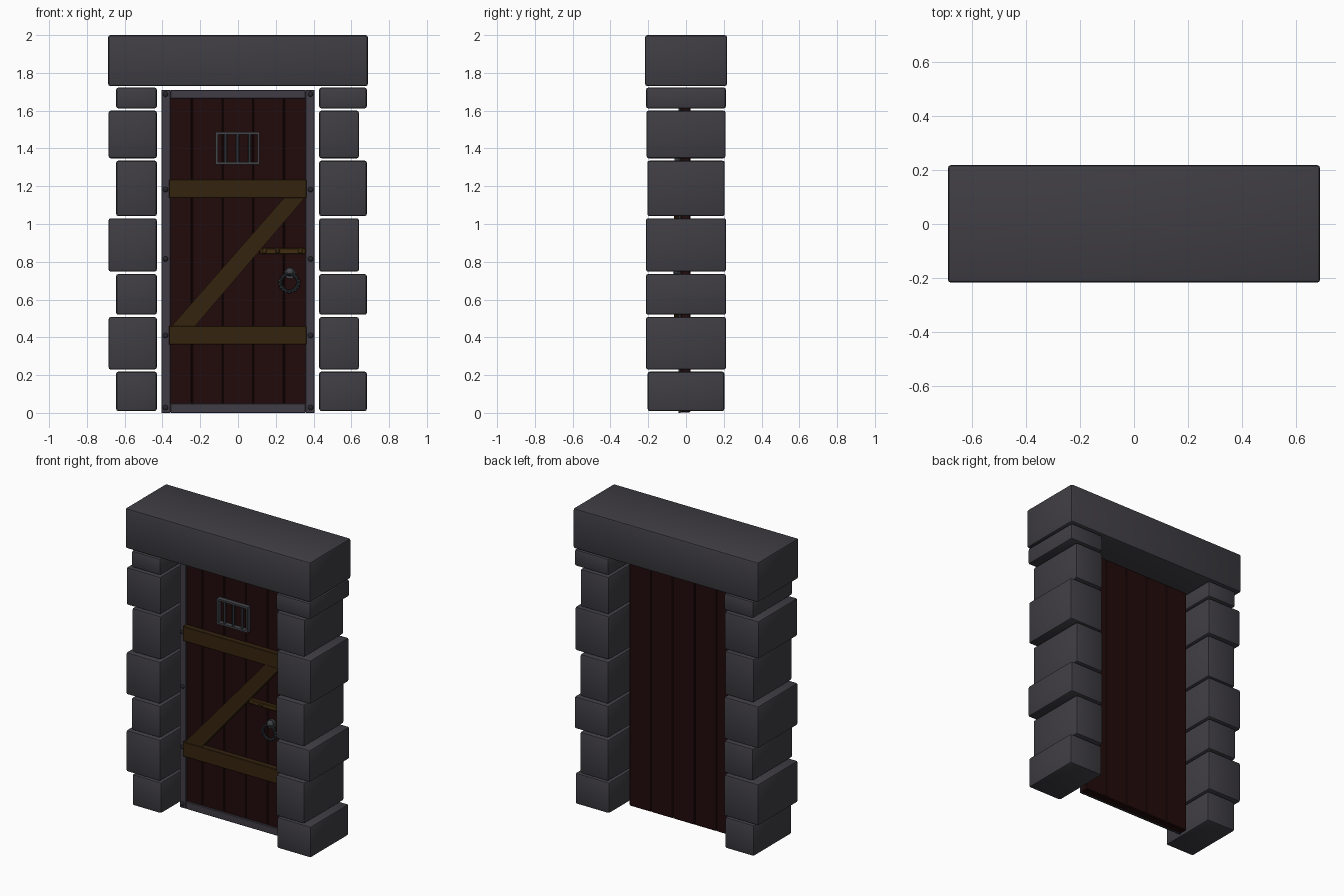
import bpy, bmesh, math
from mathutils import Vector, Matrix

if "Cube" in bpy.data.objects:
    bpy.data.objects.remove(bpy.data.objects["Cube"], do_unlink=True)


def material(name, r, g, b):
    m = bpy.data.materials.new(name)
    m.use_nodes = True
    m.diffuse_color = (r, g, b, 1)
    bsdf = next(n for n in m.node_tree.nodes if n.type == 'BSDF_PRINCIPLED')
    bsdf.inputs["Base Color"].default_value = (r, g, b, 1)
    bsdf.inputs["Roughness"].default_value = 0.8
    return m


STONE = material("dark stone", .05, .047, .056)
PLANK = material("dark red wood", .0155, .0033, .0033)
BRACE = material("brown wood", .035, .0175, .0045)
FRAME = material("frame iron", .051, .046, .06)
GRILLE = material("grey iron", .055, .06, .068)
BARS = material("dark bar iron", .024, .03, .035)
RIVET = material("rivet iron", .02, .019, .024)
LATCH = material("old brass", .05, .025, .005)


def finish(name, bm, mat, smooth=True):
    me = bpy.data.meshes.new(name)
    bm.to_mesh(me)
    bm.free()
    me.materials.append(mat)
    ob = bpy.data.objects.new(name, me)
    bpy.context.collection.objects.link(ob)
    if smooth:
        bpy.ops.object.select_all(action='DESELECT')
        ob.select_set(True)
        bpy.context.view_layer.objects.active = ob
        bpy.ops.object.shade_smooth_by_angle(angle=math.radians(40))
    return ob


def box(name, x, y, z, mat, bevel=0.0, segments=2):
    """Box from (min, max) ranges on each axis, with rounded edges."""
    bm = bmesh.new()
    size = [b - a for a, b in (x, y, z)]
    mid = [(a + b) / 2 for a, b in (x, y, z)]
    bmesh.ops.create_cube(bm, size=1, matrix=Matrix.Translation(mid) @ Matrix.Diagonal((*size, 1)))
    if bevel:
        bmesh.ops.bevel(bm, geom=bm.edges[:], offset=bevel, segments=segments,
                        profile=0.5, affect='EDGES')
    return finish(name, bm, mat, bevel > 0 and segments > 1)


def prism(name, outline, y, mat):
    """Extrude an x-z outline along y."""
    bm = bmesh.new()
    face = bm.faces.new([bm.verts.new((px, y[0], pz)) for px, pz in outline])
    ext = bmesh.ops.extrude_face_region(bm, geom=[face])
    bmesh.ops.translate(bm, vec=(0, y[1] - y[0], 0),
                        verts=[v for v in ext["geom"] if isinstance(v, bmesh.types.BMVert)])
    bmesh.ops.recalc_face_normals(bm, faces=bm.faces[:])
    return finish(name, bm, mat, False)


def ball(name, centre, radius, mat, flat=1.0):
    bm = bmesh.new()
    bmesh.ops.create_uvsphere(bm, u_segments=12, v_segments=8, radius=radius,
                              matrix=Matrix.Translation(centre) @ Matrix.Diagonal((1, flat, 1, 1)))
    return finish(name, bm, mat)


def rod(name, a, b, radius, mat, sides=12):
    a, b = Vector(a), Vector(b)
    turn = (b - a).to_track_quat('Z', 'Y').to_matrix().to_4x4()
    bm = bmesh.new()
    bmesh.ops.create_cone(bm, cap_ends=True, segments=sides, radius1=radius, radius2=radius,
                          depth=(b - a).length, matrix=Matrix.Translation((a + b) / 2) @ turn)
    return finish(name, bm, mat)


# Stone lintel and staggered side blocks
box("lintel", (-.688, .688), (-.217, .218), (1.73, 2.0), STONE, .013)
courses = [(.01, .218, .203), (.23, .507, .212), (.52, .735, .212), (.748, 1.03, .212),
           (1.042, 1.335, .205), (1.348, 1.6, .209), (1.612, 1.722, .211)]
for i, (low, high, depth) in enumerate(courses):
    wide = i % 2
    box(f"right_block_{i}", (-.685 if wide else -.645, -.43), (-depth, depth), (low, high), STONE, .011)
    box(f"left_block_{i}", (.43, .64 if wide else .682), (-depth, depth), (low, high), STONE, .011)

# Door planks
width = .81 / 5
for i in range(5):
    left = -.405 + i * width
    box(f"plank_{i}", (left, left + width), (-.03, .024), (.003, 1.706), PLANK, .005, 1)

# Iron edging on the front
front = (-.041, -.026)
for side, s in (("left", 1), ("right", -1)):
    box(f"frame_{side}", sorted((s * .358, s * .406)), front, (0, 1.71), FRAME, .003, 1)
    for z in (.028, .41, .815, 1.182, 1.687):
        ball(f"rivet_{side}", (s * .384, -.041, z), .014, RIVET, .6)
box("frame_bottom", (-.358, .358), front, (0, .05), FRAME, .003, 1)
box("frame_top", (-.358, .358), front, (1.665, 1.71), FRAME, .003, 1)

# Z-shaped wooden brace
box("brace_top", (-.366, .362), (-.066, -.028), (1.137, 1.235), BRACE, .003, 1)
box("brace_bottom", (-.366, .362), (-.066, -.028), (.362, .46), BRACE, .003, 1)
prism("brace_diagonal", [(-.36, .45), (-.235, .45), (.355, 1.14), (.245, 1.14)],
      (-.064, -.028), BRACE)

# Barred window
for x in (-.112, .108):
    box("grille_side", (x - .006, x + .006), (-.06, -.028), (1.315, 1.486), GRILLE)
for z in (1.321, 1.48):
    box("grille_rail", (-.118, .114), (-.06, -.028), (z - .006, z + .006), GRILLE)
for x in (-.066, -.002, .062):
    rod("grille_bar", (x, -.045, 1.32), (x, -.045, 1.48), .008, BARS)

# Sliding latch
box("latch_bar", (.115, .36), (-.055, -.028), (.84, .872), LATCH, .004, 1)
for x in (.14, .21, .33):
    ball("latch_stud", (x, -.056, .856), .012, LATCH, .7)
rod("latch_knob", (.21, -.05, .856), (.21, -.075, .856), .007, LATCH)

# Ring handle with a beaded lower half
ring_centre = Vector((.272, -.058, .69))
bpy.ops.mesh.primitive_torus_add(major_radius=.046, minor_radius=.0085, major_segments=32,
                                 minor_segments=8, location=ring_centre,
                                 rotation=(math.pi / 2, 0, 0))
ring = bpy.context.object
ring.name = "handle_ring"
ring.data.materials.append(BARS)
bpy.ops.object.shade_smooth_by_angle()
for i in range(11):
    a = math.pi * (1 + (i - .5) / 9)
    ball("ring_bead", ring_centre + Vector((math.cos(a), 0, math.sin(a))) * .051, .0085, BARS)
rod("handle_plate", (.275, -.028, .74), (.275, -.046, .74), .03, GRILLE, 16)
ball("handle_boss", (.275, -.05, .745), .022, GRILLE, .8)
